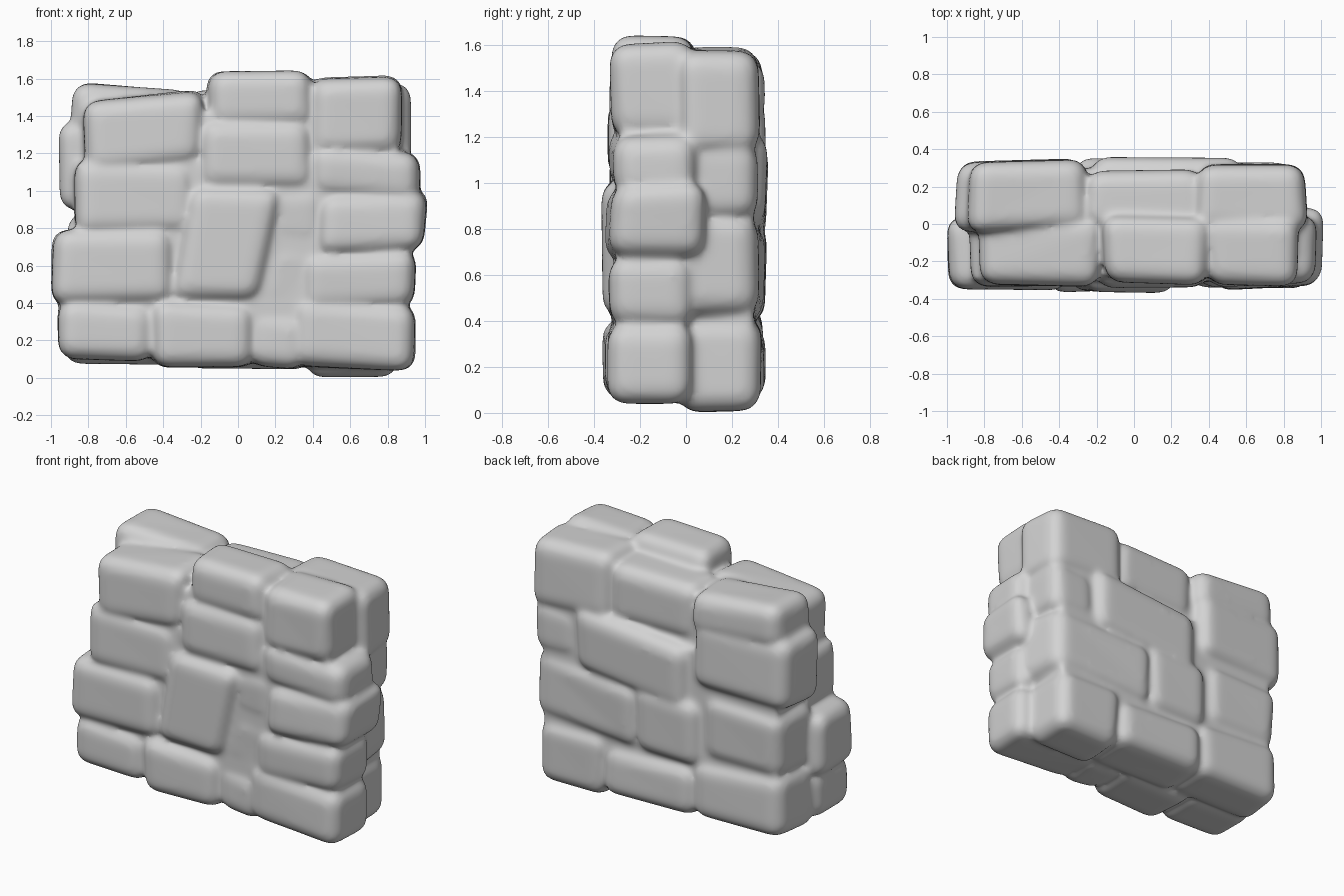
import bpy, bmesh, random
from mathutils import Vector

random.seed(4)
cube = bpy.data.objects.get("Cube")
if cube:
    bpy.data.objects.remove(cube, do_unlink=True)

# Stones in centimetres: left, right, bottom, top, depth,
# then optional tilt %, lean %, turn %, inner reach
FRONT = [
    # bottom course
    (-96, -45, 10, 41, 35, -4), (-47, 9, 6, 41, 36, -3),
    (6, 36, 6, 35, 32, -3), (28, 95, 5, 41, 34, -4),
    # second course
    (-100, -34, 40, 79, 36), (12, 40, 37, 72, 31, 0, 30), (33, 95, 37, 68, 34, 4),
    # leaning middle stone
    (-32, 18, 41, 102, 36, -5, 20),
    # third course
    (-88, -22, 77, 116, 34), (16, 46, 70, 102, 31), (42, 100, 67, 98, 34, 4, 8, 5, 7),
    # fourth course
    (-83, -18, 112, 150, 33, 10), (-20, 40, 100, 138, 33), (38, 97, 96, 122, 33, -8, 0, 4),
    # top course
    (-17, 40, 134, 164, 32, 0, 0, 0, 4), (38, 88, 119, 160, 33, 2),
]
BACK = [
    # bottom course
    (-92, -26, 8, 46, 34, -4), (-30, 39, 5, 38, 34, -3), (36, 85, 1, 42, 33, -3),
    # second course
    (-90, -32, 45, 88, 33), (-32, 16, 38, 83, 35), (12, 90, 41, 84, 33, 8, 0, -4),
    # third course
    (-95, -26, 92, 137, 34, 3, 0, 5), (-24, 60, 77, 119, 35, 12), (57, 90, 84, 117, 31),
    # top course
    (-89, -24, 128, 156, 33, -6, 0, 4), (-26, 38, 117, 154, 29), (33, 92, 114, 158, 32, -4),
]


def add_block(bm, low, high, tilt=0, lean=0, turn=0, rough=0.0, bevel=0.0, outward=0):
    """A box with loosened corners, a narrower outer face and rounded edges."""
    low, high = Vector(low), Vector(high)
    centre, size = (low + high) / 2, high - low
    verts = bmesh.ops.create_cube(bm, size=1)["verts"]
    for v in verts:
        taper = 0.94 if v.co.y * outward > 0 else 1.0
        p = Vector((v.co.x * size.x * taper, v.co.y * size.y, v.co.z * size.z * taper))
        x, z = p.x, p.z
        p += Vector((z * lean, x * turn, x * tilt))
        p += Vector(random.uniform(-rough, rough) for _ in range(3))
        v.co = centre + p
    if bevel:
        edges = list({e for v in verts for e in v.link_edges})
        bmesh.ops.bevel(bm, geom=edges, offset=bevel, segments=4,
                        profile=0.5, affect='EDGES')


def add_stone(bm, side, x0, x1, z0, z1, depth, tilt=0, lean=0, turn=0, reach=3):
    ys = sorted((-reach / 100 * side, depth / 100 * side))
    gap = 0.009
    add_block(bm, (x0 / 100 - gap, ys[0], z0 / 100 - gap),
              (x1 / 100 + gap, ys[1], z1 / 100 + gap),
              tilt / 100, lean / 100, turn / 100, 0.013, 0.085, side)


# Two leaves of stones around a mortar core, thinner towards the top
bm = bmesh.new()
add_block(bm, (-0.86, -0.3, 0.13), (0.83, 0.295, 1.15))
add_block(bm, (-0.8, -0.285, 1.1), (0.85, 0.255, 1.42))
for row in FRONT:
    add_stone(bm, -1, *row)
for row in BACK:
    add_stone(bm, 1, *row)
bmesh.ops.recalc_face_normals(bm, faces=bm.faces)
mesh = bpy.data.meshes.new("stone_wall")
bm.to_mesh(mesh)
bm.free()
wall = bpy.data.objects.new("stone_wall", mesh)
bpy.context.collection.objects.link(wall)

# Fuse the stones and soften the joints
remesh = wall.modifiers.new("fuse", 'REMESH')
remesh.mode = 'VOXEL'
remesh.voxel_size = 0.017
remesh.use_smooth_shade = True
soften = wall.modifiers.new("soften", 'SMOOTH')
soften.factor = 0.5
soften.iterations = 12

# Stone colour
stone = bpy.data.materials.new("grey_stone")
stone.use_nodes = True
grey = (0.65, 0.65, 0.65, 1)
stone.diffuse_color = grey
shader = stone.node_tree.nodes["Principled BSDF"]
shader.inputs["Base Color"].default_value = grey
shader.inputs["Roughness"].default_value = 0.9
mesh.materials.append(stone)
